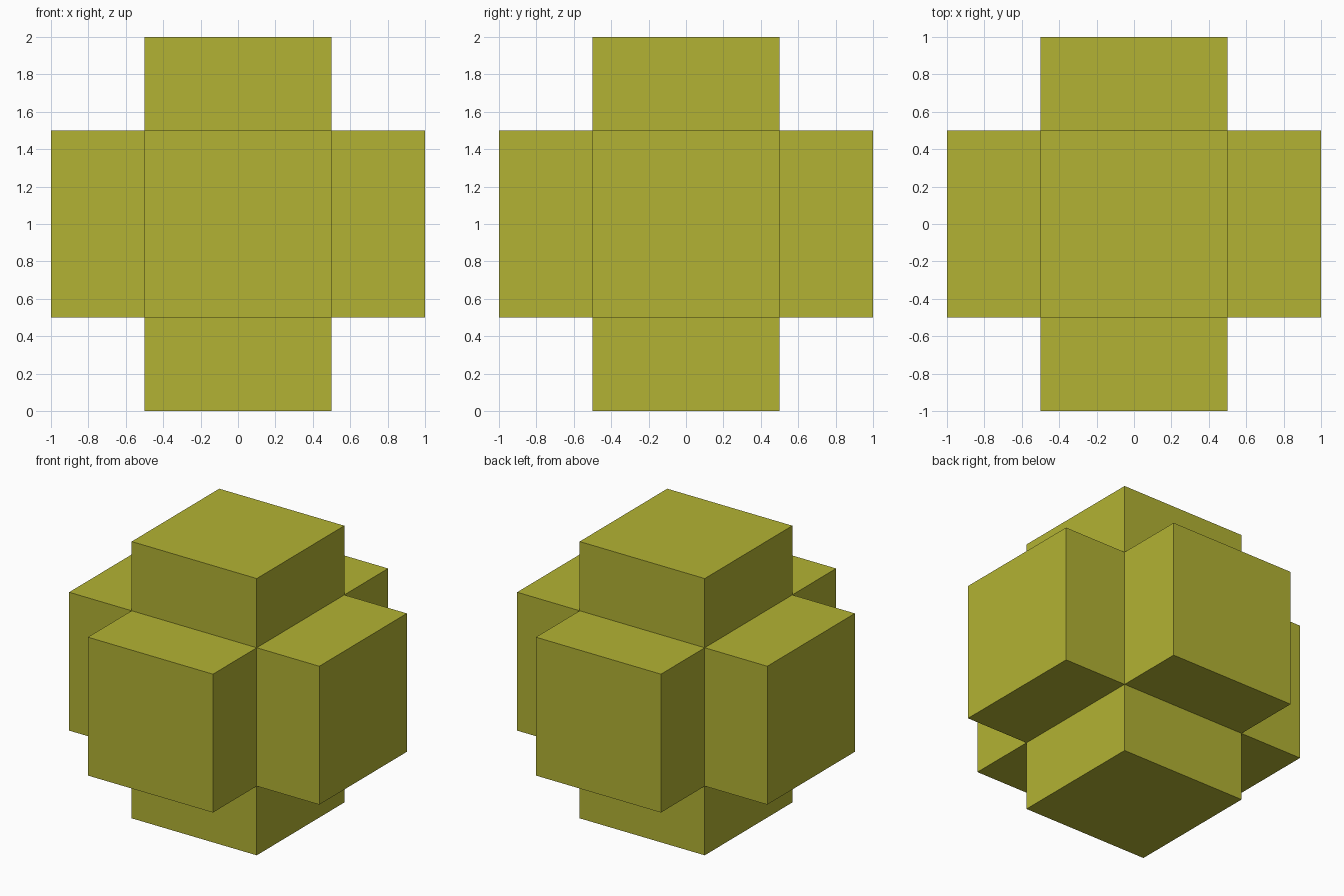
import bpy
import bmesh
from mathutils import Matrix

if "Cube" in bpy.data.objects:
    bpy.data.objects.remove(bpy.data.objects["Cube"])

# Olive yellow colour for the whole model
olive = bpy.data.materials.new("olive_yellow")
olive.diffuse_color = (0.448, 0.448, 0.033, 1.0)
olive.use_nodes = True
olive.node_tree.nodes["Principled BSDF"].inputs["Base Color"].default_value = olive.diffuse_color

# Central unit cube, raised so the lower arm stands on the ground
bm = bmesh.new()
bmesh.ops.create_cube(bm, size=1.0, matrix=Matrix.Translation((0, 0, 1)))
bm.normal_update()

# One arm pulled straight out of each of the six faces
arms = bmesh.ops.extrude_discrete_faces(bm, faces=bm.faces[:])["faces"]
bm.normal_update()
for face in arms:
    bmesh.ops.translate(bm, verts=face.verts[:], vec=face.normal * 0.5)
bmesh.ops.recalc_face_normals(bm, faces=bm.faces[:])

mesh = bpy.data.meshes.new("six_armed_cross")
bm.to_mesh(mesh)
bm.free()
mesh.materials.append(olive)
cross = bpy.data.objects.new("six_armed_cross", mesh)
bpy.context.collection.objects.link(cross)
